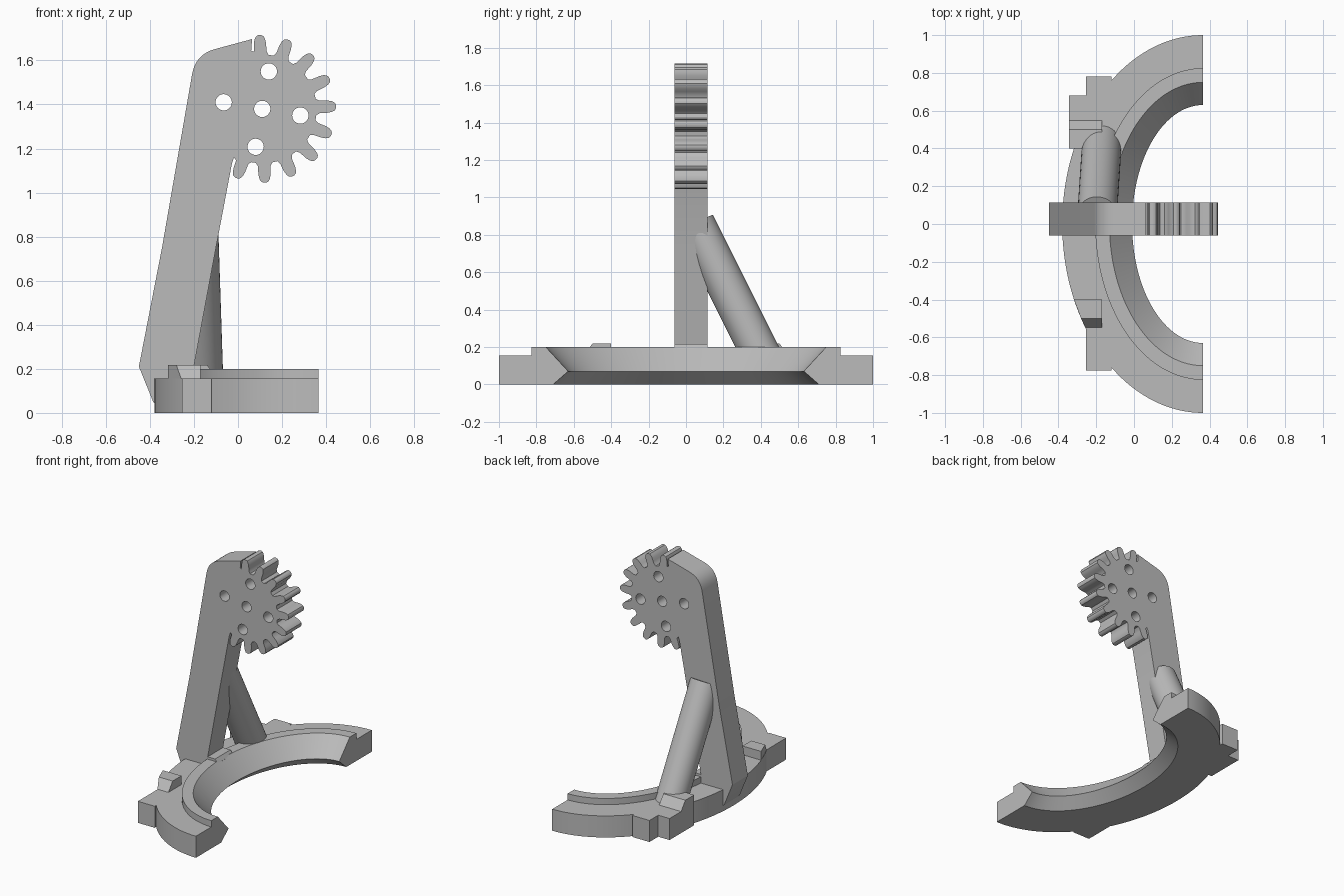
import bpy, bmesh, math
from mathutils import Vector

cube = bpy.data.objects.get("Cube")
if cube:
    bpy.data.objects.remove(cube, do_unlink=True)

grey = bpy.data.materials.new("plain grey")
grey.use_nodes = True
grey.diffuse_color = (0.5, 0.5, 0.5, 1)
grey.node_tree.nodes["Principled BSDF"].inputs["Base Color"].default_value = (0.5, 0.5, 0.5, 1)


def finish(obj, smooth=True):
    obj.data.materials.clear()
    obj.data.materials.append(grey)
    if smooth:
        bpy.ops.object.select_all(action='DESELECT')
        obj.select_set(True)
        bpy.context.view_layer.objects.active = obj
        bpy.ops.object.shade_smooth_by_angle(angle=math.radians(30))
    return obj


def loft(name, loops, smooth=True):
    """Skin closed loops of equal length and cap both ends."""
    bm = bmesh.new()
    rings = [[bm.verts.new(p) for p in loop] for loop in loops]
    n = len(rings[0])
    for r, s in zip(rings, rings[1:]):
        for i in range(n):
            j = (i + 1) % n
            bm.faces.new((r[i], r[j], s[j], s[i]))
    bm.faces.new(rings[0])
    bm.faces.new(rings[-1])
    bmesh.ops.recalc_face_normals(bm, faces=bm.faces)
    mesh = bpy.data.meshes.new(name)
    bm.to_mesh(mesh)
    bm.free()
    obj = bpy.data.objects.new(name, mesh)
    bpy.context.collection.objects.link(obj)
    return finish(obj, smooth)


def box(name, x0, x1, y0, y1, z0, z1):
    return loft(name, [[(x0, y0, z), (x1, y0, z), (x1, y1, z), (x0, y1, z)] for z in (z0, z1)], False)


# Half oval base with a stepped top and a pointed inner edge
CX, A, B = 0.365, 0.745, 1.0
section = [(0, 0), (0, .155), (.175, .155), (.175, .2), (.25, .2), (.37, .07), (.29, 0)]
STEPS = 72
loops = []
for k in range(STEPS + 1):
    t = math.pi * (0.5 + k / STEPS)
    loops.append([(CX + (A - d) * math.cos(t), (B - d) * math.sin(t), z) for d, z in section])
loft("base_ring", loops)

# Side lugs
box("front_lug", -.255, -.12, -.775, -.45, 0, .155)
box("back_lug", -.255, -.12, .45, .78, 0, .155)
box("back_outer_lug", -.345, -.2, .4, .68, 0, .155)


# Wedge stops, sloping away from the arm
def wedge(name, side, left_edge):
    outline = [(.4, .14), (.4, .218), (.5, .218), (.56, .14)]
    left = [(left_edge(y), side * y, z) for y, z in outline]
    right = [(-.17, side * y, z) for y, z in outline]
    loft(name, [left, right], False)


wedge("front_stop", -1, lambda y: CX - A * math.sqrt(1 - y * y))
wedge("back_stop", 1, lambda y: -.345)

# Arm and toothed wheel outline
GX, GZ, TEETH = .11, 1.38, 16
pitch = 360 / TEETH
flank = [(.247, 8.5), (.262, 6.3), (.28, 5.8), (.3, 5.3), (.318, 4.3), (.33, 3), (.335, 1.2)]
teeth = []
for k in range(10):
    middle = 92 - pitch * k
    tooth = [(r, middle + w) for r, w in flank] + [(r, middle - w) for r, w in reversed(flank)]
    if k == 0:
        tooth = tooth[1:]
    if k == 9:
        tooth = tooth[:-1]
    teeth += [(GX + r * math.cos(math.radians(a)), GZ + r * math.sin(math.radians(a))) for r, a in tooth]

corner = []
for k in range(9):  # rounded shoulder
    t = k / 8
    p, q, s = Vector((-.208, 1.54)), Vector((-.192, 1.625)), Vector((-.11, 1.65))
    corner.append(tuple(p * (1 - t) ** 2 + q * 2 * t * (1 - t) + s * t * t))

outline = [(-.12, .1), (-.36, .02), (-.385, .05), (-.45, .21), (-.345, .75)] + corner
outline += [(.064, 1.697), (.06, 1.645)] + teeth
outline += [(-.018, 1.16), (-.028, 1.13), (-.1, .75), (-.199, .217), (-.14, .217), (-.12, .19)]

holes = []
for hx, hz in [(GX, GZ), (.14, 1.55), (-.065, 1.41), (.283, 1.35), (.08, 1.208)]:
    ring = [math.tau * k / 32 for k in range(32)]
    holes.append([(hx + .037 * math.cos(t), hz + .037 * math.sin(t)) for t in ring])

curve = bpy.data.curves.new("arm_with_toothed_wheel", 'CURVE')
curve.dimensions = '2D'
curve.fill_mode = 'BOTH'
curve.extrude = .0875
for points in [outline] + holes:
    spline = curve.splines.new('POLY')
    spline.points.add(len(points) - 1)
    for sp, (x, z) in zip(spline.points, points):
        sp.co = (x, z, 0, 1)
    spline.use_cyclic_u = True
arm = bpy.data.objects.new("arm_with_toothed_wheel", curve)
bpy.context.collection.objects.link(arm)
arm.rotation_euler.x = math.pi / 2
arm.location.y = .027
bpy.ops.object.select_all(action='DESELECT')
arm.select_set(True)
bpy.context.view_layer.objects.active = arm
bpy.ops.object.convert(target='MESH')
finish(bpy.context.view_layer.objects.active)

# Round brace leaning from the base into the arm
low, high = Vector((-.17, .43, .1)), Vector((-.195, .05, .86))
bpy.ops.mesh.primitive_cylinder_add(vertices=40, radius=.105, depth=(high - low).length,
                                    location=(low + high) / 2)
brace = bpy.context.object
brace.name = "brace"
brace.rotation_euler = (high - low).to_track_quat('Z', 'Y').to_euler()
finish(brace)
